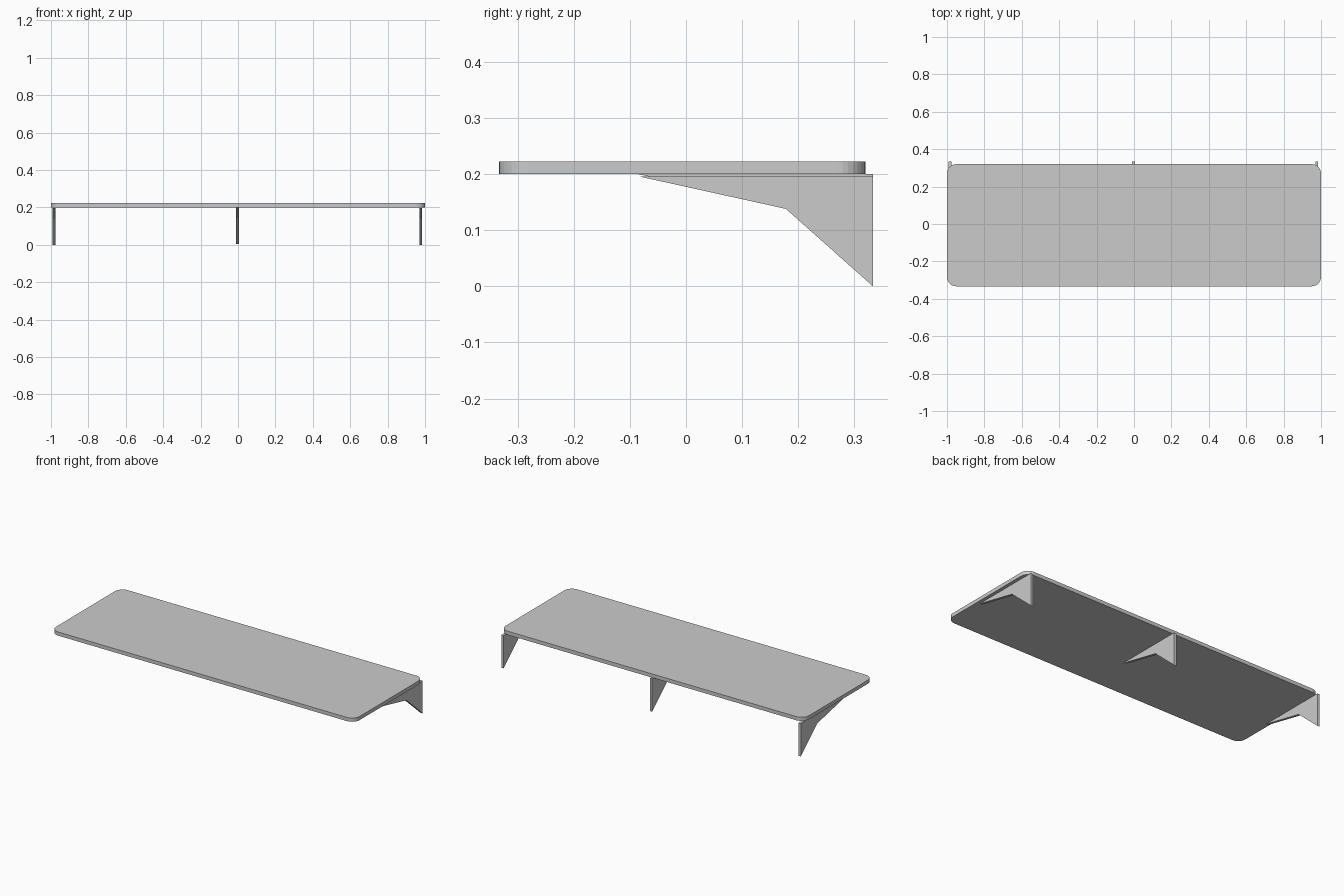
import bpy, bmesh, math

if "Cube" in bpy.data.objects:
    bpy.data.objects.remove(bpy.data.objects["Cube"])


def extrude_profile(name, points, offset):
    """Make a closed solid by extruding a flat polygon along an offset."""
    bm = bmesh.new()
    face = bm.faces.new([bm.verts.new(p) for p in points])
    result = bmesh.ops.extrude_face_region(bm, geom=[face])
    moved = [g for g in result["geom"] if isinstance(g, bmesh.types.BMVert)]
    bmesh.ops.translate(bm, verts=moved, vec=offset)
    bmesh.ops.recalc_face_normals(bm, faces=bm.faces)
    mesh = bpy.data.meshes.new(name)
    bm.to_mesh(mesh)
    bm.free()
    obj = bpy.data.objects.new(name, mesh)
    bpy.context.collection.objects.link(obj)
    return obj


# Shelf board: rectangle with rounded corners
X, Y0, Y1, R, STEPS = 1.0, -0.333, 0.32, 0.05, 8
corners = [(X - R, Y1 - R), (-X + R, Y1 - R), (-X + R, Y0 + R), (X - R, Y0 + R)]
outline = []
for i, (cx, cy) in enumerate(corners):
    for s in range(STEPS + 1):
        a = math.pi / 2 * (i + s / STEPS)
        outline.append((cx + R * math.cos(a), cy + R * math.sin(a), 0.2))
extrude_profile("shelf_board", outline, (0, 0, 0.022))

# Wall brackets: bent triangular plates, the middle one slightly higher
profile = [(-0.085, 0.196), (0.178, 0.138), (0.333, 0.0), (0.333, 0.196)]
T = 0.015
for name, x, lift in (("left_bracket", -0.983, 0.0),
                      ("middle_bracket", -0.003, 0.004),
                      ("right_bracket", 0.977, 0.0)):
    points = [(x - T / 2, y, z + lift) for y, z in profile]
    extrude_profile(name, points, (T, 0, 0))
